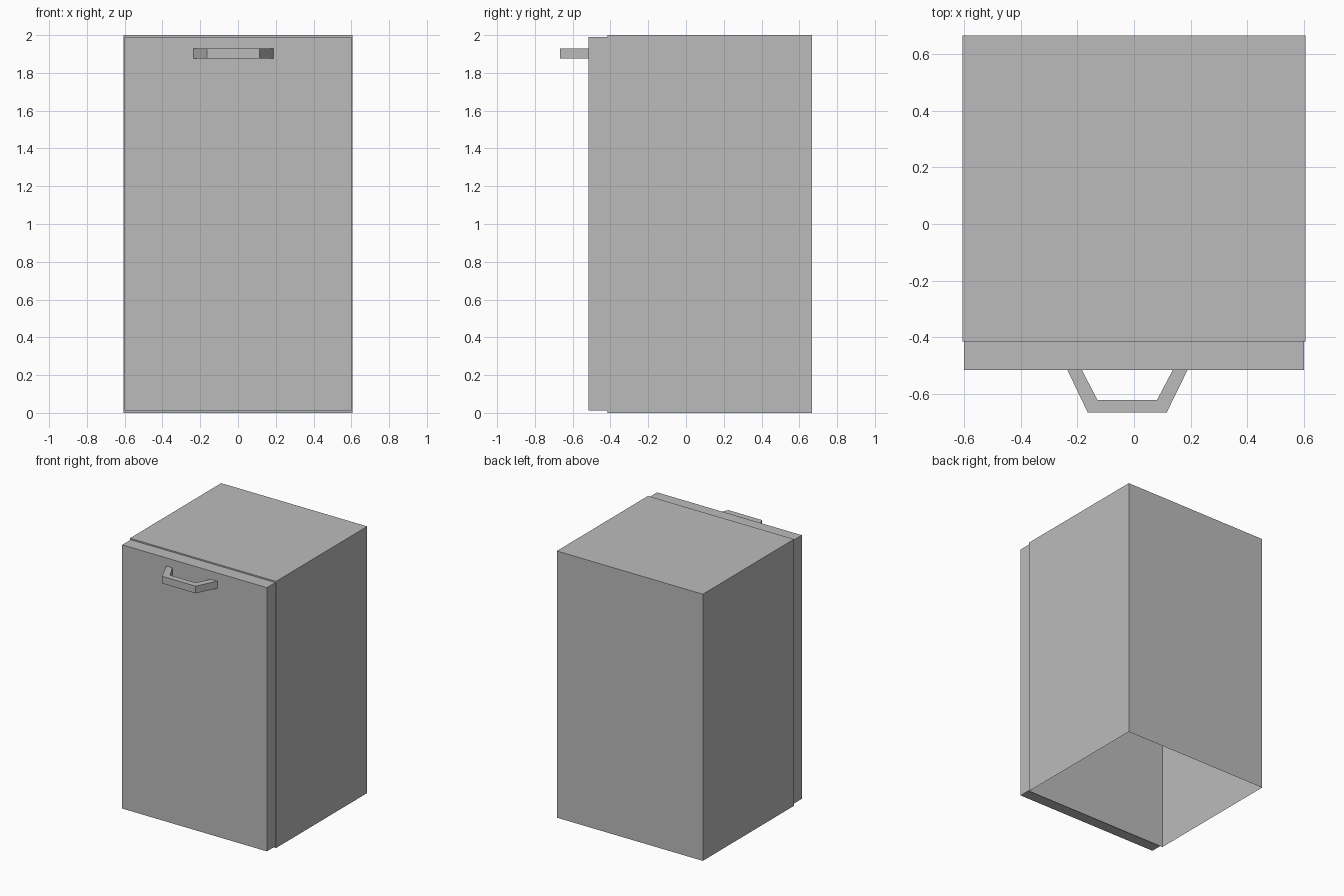
import bpy, bmesh

cube = bpy.data.objects.get("Cube")
if cube:
    bpy.data.objects.remove(cube)

# One plain grey for everything
GREY = (0.5, 0.5, 0.5, 1.0)
grey = bpy.data.materials.new("plain grey")
grey.use_nodes = True
grey.diffuse_color = GREY
grey.node_tree.nodes["Principled BSDF"].inputs["Base Color"].default_value = GREY


def prism(name, outline, bottom, top, open_bottom=False):
    """Extrude a flat outline upward, optionally leaving the underside open."""
    bm = bmesh.new()
    base = bm.faces.new([bm.verts.new((x, y, bottom)) for x, y in outline])
    ext = bmesh.ops.extrude_face_region(bm, geom=[base], use_keep_orig=True)
    for v in ext["geom"]:
        if isinstance(v, bmesh.types.BMVert):
            v.co.z = top
    bmesh.ops.recalc_face_normals(bm, faces=bm.faces)
    if open_bottom:
        under = [f for f in bm.faces if all(v.co.z == f.verts[0].co.z < top for v in f.verts)]
        bmesh.ops.delete(bm, geom=under, context='FACES_ONLY')
    mesh = bpy.data.meshes.new(name)
    bm.to_mesh(mesh)
    bm.free()
    mesh.materials.append(grey)
    obj = bpy.data.objects.new(name, mesh)
    bpy.context.scene.collection.objects.link(obj)
    return obj


def rectangle(half_width, front, back):
    return [(-half_width, front), (half_width, front), (half_width, back), (-half_width, back)]


BODY_FRONT, DOOR_FRONT = -0.415, -0.515

# Thin-walled cabinet shell, open underneath
prism("cabinet_body", rectangle(0.606, BODY_FRONT, 0.666), 0.0, 2.0, open_bottom=True)

# Slightly smaller door slab
prism("door", rectangle(0.6, DOOR_FRONT, BODY_FRONT), 0.012, 1.99)

# Angled bracket handle, set a little off centre
prism("door_handle", [
    (-0.235, DOOR_FRONT), (-0.163, -0.666), (0.115, -0.666), (0.189, DOOR_FRONT),
    (0.137, DOOR_FRONT), (0.081, -0.621), (-0.129, -0.621), (-0.184, DOOR_FRONT),
], 1.875, 1.929)
